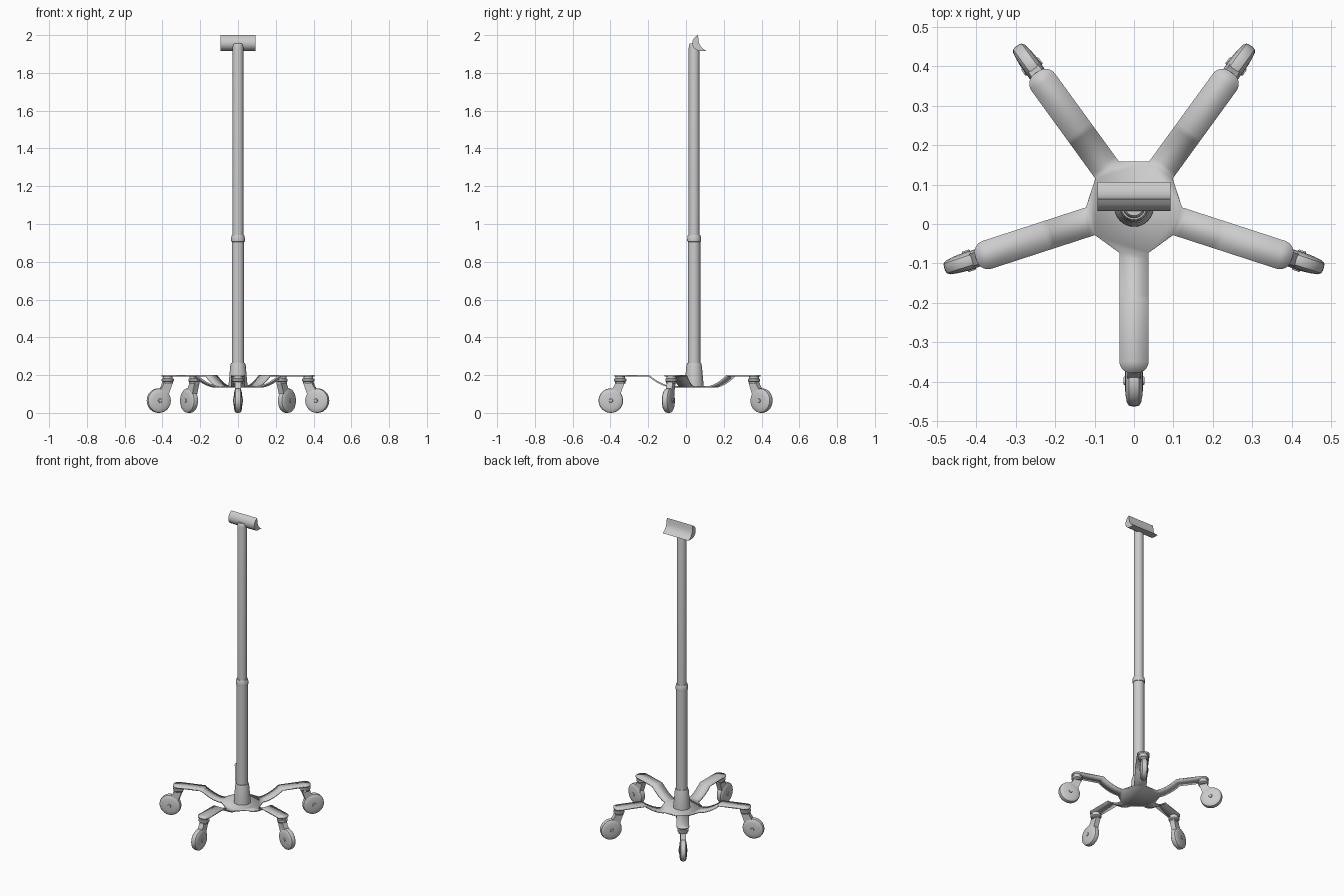
import bpy, bmesh, math
from mathutils import Matrix, Vector

if "Cube" in bpy.data.objects:
    bpy.data.objects.remove(bpy.data.objects["Cube"])

CY = 0.043                      # y of the pole axis
ANGLES = [math.radians(-90 + 72 * i) for i in range(5)]


def finish(bm, name, matrix=Matrix(), angle=35):
    bmesh.ops.remove_doubles(bm, verts=bm.verts, dist=1e-5)
    bmesh.ops.recalc_face_normals(bm, faces=bm.faces)
    me = bpy.data.meshes.new(name)
    bm.to_mesh(me)
    bm.free()
    ob = bpy.data.objects.new(name, me)
    bpy.context.collection.objects.link(ob)
    ob.matrix_world = matrix
    bpy.ops.object.select_all(action='DESELECT')
    ob.select_set(True)
    bpy.context.view_layer.objects.active = ob
    bpy.ops.object.shade_smooth_by_angle(angle=math.radians(angle))
    return ob


def lathe(name, profile, matrix, n=32):
    """Revolve (radius, height) points about local z."""
    bm = bmesh.new()
    vs = [bm.verts.new((r, 0, z)) for r, z in profile]
    es = [bm.edges.new(p) for p in zip(vs, vs[1:])]
    bmesh.ops.spin(bm, geom=vs + es, cent=(0, 0, 0), axis=(0, 0, 1),
                   angle=2 * math.pi, steps=n)
    return finish(bm, name, matrix)


def extrude(name, outline, half, axis, matrix=Matrix()):
    """Extrude a 2D outline (horizontal, z) symmetrically along x or y."""
    bm = bmesh.new()
    if axis == 'x':
        pts, d = [(-half, a, z) for a, z in outline], (2 * half, 0, 0)
    else:
        pts, d = [(a, -half, z) for a, z in outline], (0, 2 * half, 0)
    f = bm.faces.new([bm.verts.new(p) for p in pts])
    out = bmesh.ops.extrude_face_region(bm, geom=[f], use_keep_orig=True)
    bmesh.ops.translate(bm, vec=d,
                        verts=[g for g in out['geom'] if isinstance(g, bmesh.types.BMVert)])
    return finish(bm, name, matrix)


# five-armed bent plate base
HW, R0, R1, R2, RC = 0.037, 0.116, 0.238, 0.422, 0.03
Z0, Z1 = 0.142, 0.2
stations = []
for i in range(9):
    t = i / 8
    stations.append((R0 + (R1 - R0) * t, HW, Z0 + (Z1 - Z0) * t ** 1.7))
for i in range(7):
    a = math.pi / 2 * i / 6
    stations.append((R2 - RC + RC * math.sin(a), HW - RC + RC * math.cos(a), Z1))

bm = bmesh.new()
hub = []
for ang in ANGLES:
    d = Vector((math.cos(ang), math.sin(ang), 0))
    s = Vector((-d.y, d.x, 0))
    prev = None
    for r, w, z in stations:
        c = d * r + Vector((0, CY, z))
        pair = (bm.verts.new(c - s * w), bm.verts.new(c + s * w))
        if prev:
            bm.faces.new((prev[0], pair[0], pair[1], prev[1]))
        else:
            hub += pair
        prev = pair
bm.faces.new(hub)
base = finish(bm, "base_plate", angle=25)
mod = base.modifiers.new("thickness", 'SOLIDIFY')
mod.thickness = 0.008
mod.offset = -1

# telescopic pole
axis = Matrix.Translation((0, CY, 0))
lathe("pole_socket", [(0, 0.136), (0.05, 0.136), (0.049, 0.16), (0.041, 0.25),
                      (0.037, 0.264), (0, 0.264)], axis)
lathe("lower_tube", [(0, 0.25), (0.033, 0.25), (0.033, 0.91), (0, 0.91)], axis)
lathe("collar", [(0.03, 0.905), (0.036, 0.907), (0.037, 0.915), (0.035, 0.935),
                 (0.032, 0.942), (0.02, 0.942)], axis)
lathe("upper_tube", [(0, 0.93), (0.0285, 0.93), (0.0285, 1.935), (0.026, 1.95),
                     (0.022, 1.956), (0, 1.956)], axis)

# tilted cradle on top of the pole
extrude("head_cradle", [(0.063, 2.0), (0.05, 1.992), (0.039, 1.979), (0.033, 1.963),
                        (0.034, 1.946), (0.041, 1.932), (0.053, 1.922), (0.07, 1.917),
                        (0.107, 1.917), (0.09, 1.928), (0.076, 1.943), (0.068, 1.962),
                        (0.066, 1.98)], 0.093, 'x')

# casters, local +x points outward along each arm
wheel_side = [(0, 0.023), (0.02, 0.023), (0.04, 0.021), (0.056, 0.018),
              (0.063, 0.013), (0.065, 0.006)]
wheel_profile = wheel_side + [(r, -h) for r, h in reversed(wheel_side)]
for ang in ANGLES:
    m = axis @ Matrix.Rotation(ang, 4, 'Z')
    stem = m @ Matrix.Translation((0.391, 0, 0))
    hubm = m @ Matrix.Translation((0.441, 0, 0.065)) @ Matrix.Rotation(math.pi / 2, 4, 'X')
    lathe("caster_swivel", [(0, 0.194), (0.026, 0.194), (0.026, 0.182), (0.032, 0.18),
                            (0.032, 0.168), (0.027, 0.163), (0.027, 0.156), (0, 0.154)], stem, 24)
    extrude("caster_neck", [(0.366, 0.162), (0.417, 0.162), (0.422, 0.145), (0.435, 0.126),
                            (0.445, 0.06), (0.425, 0.06), (0.392, 0.085), (0.388, 0.105),
                            (0.375, 0.14)], 0.016, 'y', m)
    lathe("caster_wheel", wheel_profile, hubm, 32)
    lathe("caster_axle", [(0, 0.027), (0.009, 0.027), (0.011, 0.024), (0.011, -0.024),
                          (0.009, -0.027), (0, -0.027)], hubm, 16)
